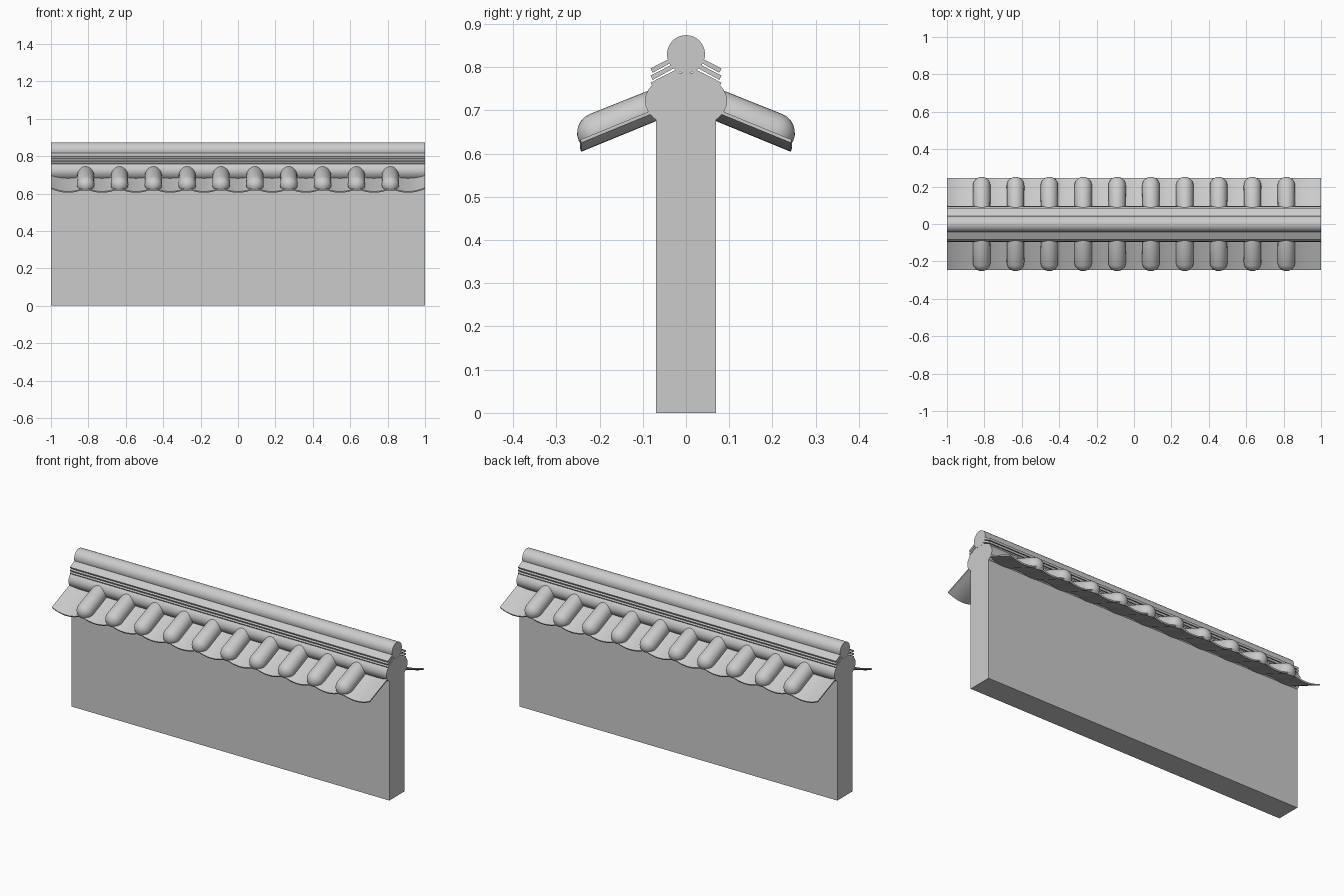
import bpy, bmesh, math
from mathutils import Matrix, Vector

if "Cube" in bpy.data.objects:
    bpy.data.objects.remove(bpy.data.objects["Cube"], do_unlink=True)

GREY = (0.6, 0.6, 0.6, 1)
mat = bpy.data.materials.new("plain grey")
mat.use_nodes = True
mat.diffuse_color = GREY
mat.node_tree.nodes["Principled BSDF"].inputs["Base Color"].default_value = GREY

HALF = 1.0            # half the wall length
PITCH = 0.181         # spacing of the cover tiles
EAVE_Y, EAVE_Z, SLOPE = 0.245, 0.632, 0.41


def finish(name, bm, smooth=True):
    bmesh.ops.recalc_face_normals(bm, faces=bm.faces)
    mesh = bpy.data.meshes.new(name)
    bm.to_mesh(mesh)
    bm.free()
    ob = bpy.data.objects.new(name, mesh)
    bpy.context.collection.objects.link(ob)
    mesh.materials.append(mat)
    if smooth:
        bpy.ops.object.select_all(action="DESELECT")
        ob.select_set(True)
        bpy.context.view_layer.objects.active = ob
        bpy.ops.object.shade_smooth_by_angle(angle=math.radians(35))
    return ob


def extrude_x(name, profile, smooth=True):
    """Sweep a closed y-z profile along the whole wall."""
    bm = bmesh.new()
    face = bm.faces.new([bm.verts.new((-HALF, y, z)) for y, z in profile])
    new = bmesh.ops.extrude_face_region(bm, geom=[face])["geom"]
    bmesh.ops.translate(bm, vec=(2 * HALF, 0, 0),
                        verts=[v for v in new if isinstance(v, bmesh.types.BMVert)])
    return finish(name, bm, smooth)


def oval(cz, ry, rz, n=32):
    return [(ry * math.cos(a), cz + rz * math.sin(a))
            for a in (2 * math.pi * i / n for i in range(n))]


# Wall and ridge
extrude_x("wall", [(-0.069, 0), (0.069, 0), (0.069, 0.7), (-0.069, 0.7)], False)
extrude_x("ridge_base", oval(0.722, 0.095, 0.065))
extrude_x("ridge_cap", oval(0.83, 0.044, 0.044))

# Stacked bent strips beneath the ridge cap
for i in range(3):
    z, w, rise, t = 0.764 + 0.0165 * i, 0.082, 0.042, 0.010
    extrude_x(f"ridge_strip_{i + 1}",
              [(-w, z), (-w + 0.005, z - t), (0, z + rise - t),
               (w - 0.005, z - t), (w, z), (0, z + rise)], False)


def pan_sheet(name, side):
    """Sloping eave made of shallow scooped pans."""
    bm = bmesh.new()
    steps, rows = 11 * 8, []
    for i in range(steps + 1):
        t = (i % 8) / 4 - 1
        sag = 0.021 * (1 - t * t)
        x = HALF * (2 * i / steps - 1)
        rows.append([bm.verts.new((x, side * y, EAVE_Z + SLOPE * (EAVE_Y - y) - sag - drop))
                     for y, drop in ((0.05, 0), (EAVE_Y, 0), (EAVE_Y - 0.003, 0.008), (0.05, 0.008))])
    for a, b in zip(rows, rows[1:]):
        for k in range(4):
            bm.faces.new((a[k], a[k - 1], b[k - 1], b[k]))
    bm.faces.new(rows[0])
    bm.faces.new(rows[-1])
    finish(name, bm)


def cover_tile(name, x, side):
    """Round-ended half tile lying over the joint between two pans."""
    bm = bmesh.new()
    bmesh.ops.create_uvsphere(bm, u_segments=24, v_segments=12, radius=0.047,
                              matrix=Matrix.Rotation(math.pi / 2, 4, "X"))
    bmesh.ops.bisect_plane(bm, geom=bm.verts[:] + bm.edges[:] + bm.faces[:],
                           plane_co=(0, 0, -0.018), plane_no=(0, 0, 1), clear_inner=True)
    bmesh.ops.holes_fill(bm, edges=[e for e in bm.edges if e.is_boundary])
    for v in bm.verts:
        if v.co.y < -0.001:
            v.co.y -= 0.15
    bmesh.ops.rotate(bm, verts=bm.verts, matrix=Matrix.Rotation(-math.atan(SLOPE), 3, "X"))
    bmesh.ops.translate(bm, verts=bm.verts, vec=Vector((x, 0.205, 0.648)))
    if side < 0:
        bmesh.ops.scale(bm, verts=bm.verts, vec=(1, -1, 1))
    finish(name, bm)


for label, side in (("front", -1), ("back", 1)):
    pan_sheet(f"{label}_eave", side)
    for i in range(10):
        cover_tile(f"{label}_cover_tile_{i + 1}", (i - 4.5) * PITCH, side)
